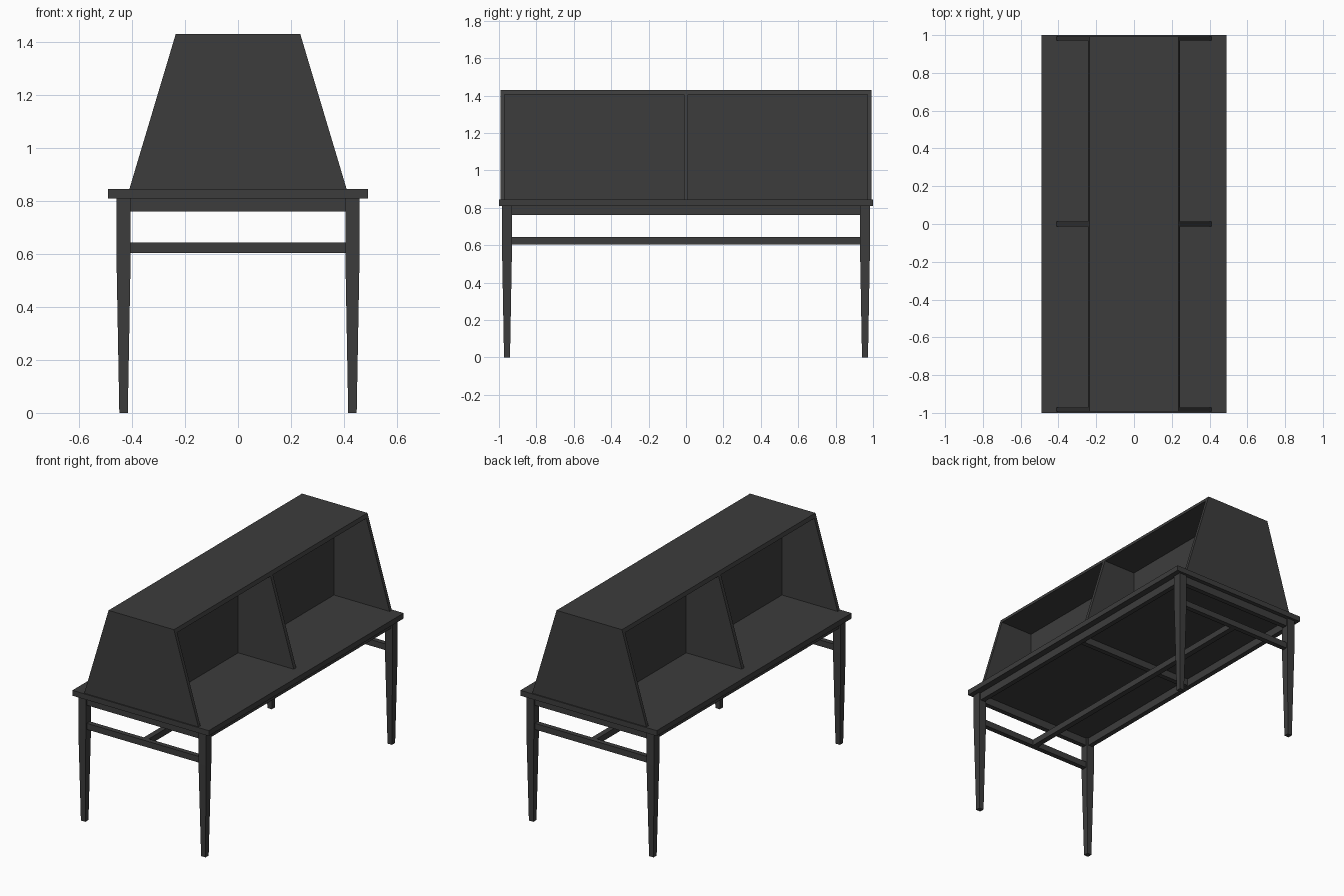
import bpy

cube = bpy.data.objects.get("Cube")
if cube:
    bpy.data.objects.remove(cube, do_unlink=True)

charcoal = bpy.data.materials.new("charcoal")
charcoal.use_nodes = True
colour = (0.046, 0.046, 0.046, 1)
charcoal.diffuse_color = colour
charcoal.node_tree.nodes["Principled BSDF"].inputs["Base Color"].default_value = colour


def loft(name, rings):
    """Stack of rectangles (cx, cy, half_x, half_y, z) joined into a solid."""
    verts, faces = [], []
    for cx, cy, hx, hy, z in rings:
        verts += [(cx + sx * hx, cy + sy * hy, z)
                  for sx, sy in ((-1, -1), (1, -1), (1, 1), (-1, 1))]
    for r in range(len(rings) - 1):
        for i in range(4):
            a, b = r * 4 + i, r * 4 + (i + 1) % 4
            faces.append((a, b, b + 4, a + 4))
    n = len(verts)
    faces += [(3, 2, 1, 0), (n - 4, n - 3, n - 2, n - 1)]
    mesh = bpy.data.meshes.new(name)
    mesh.from_pydata(verts, [], faces)
    mesh.materials.append(charcoal)
    obj = bpy.data.objects.new(name, mesh)
    bpy.context.collection.objects.link(obj)
    return obj


def box(name, cx, cy, hx, hy, z0, z1):
    return loft(name, [(cx, cy, hx, hy, z0), (cx, cy, hx, hy, z1)])


DESK_BOTTOM, DESK_TOP = 0.81, 0.845
HOOD_UNDER, HOOD_TOP = 1.405, 1.43
LEG_X, LEG_Y = 0.432, 0.957


def hood_half_width(z):
    t = (z - DESK_TOP) / (HOOD_TOP - DESK_TOP)
    return 0.41 + t * (0.235 - 0.41)


def sloped(name, cy, hy, z0, z1):
    """Slab whose sides follow the slope of the hood."""
    return loft(name, [(0, cy, hood_half_width(z), hy, z) for z in (z0, z1)])


# Desk surface
box("desk_top", 0, 0, 0.49, 1.0, DESK_BOTTOM, DESK_TOP)

# Hood: roof, end panels, cross divider and central back wall
sloped("hood_roof", 0, 0.993, HOOD_UNDER, HOOD_TOP)
for side, label in ((-1, "front"), (1, "back")):
    sloped(label + "_end_panel", side * 0.982, 0.011, DESK_TOP, HOOD_UNDER)
sloped("cross_divider", 0, 0.012, DESK_TOP, HOOD_UNDER)
box("central_wall", 0, 0, 0.01, 0.972, DESK_TOP, HOOD_UNDER)

# Legs, straight at the top and tapered below the stretchers
for sx, xl in ((-1, "right"), (1, "left")):
    for sy, yl in ((-1, "front"), (1, "back")):
        x, y = sx * LEG_X, sy * LEG_Y
        loft(f"{yl}_{xl}_leg", [(x, y, 0.016, 0.016, 0),
                                (x, y, 0.027, 0.027, 0.6),
                                (x, y, 0.027, 0.027, DESK_BOTTOM)])

# Aprons and stretchers between the legs
for side, xl, yl in ((-1, "right", "front"), (1, "left", "back")):
    box(xl + "_apron", side * LEG_X, 0, 0.016, 0.93, 0.76, DESK_BOTTOM)
    box(yl + "_apron", 0, side * LEG_Y, 0.405, 0.016, 0.76, DESK_BOTTOM)
    box(yl + "_stretcher", 0, side * LEG_Y, 0.405, 0.016, 0.603, 0.643)
box("long_stretcher", 0, 0, 0.018, 0.941, 0.603, 0.643)
box("under_top_crossbar", 0, 0, 0.416, 0.016, 0.765, DESK_BOTTOM)
